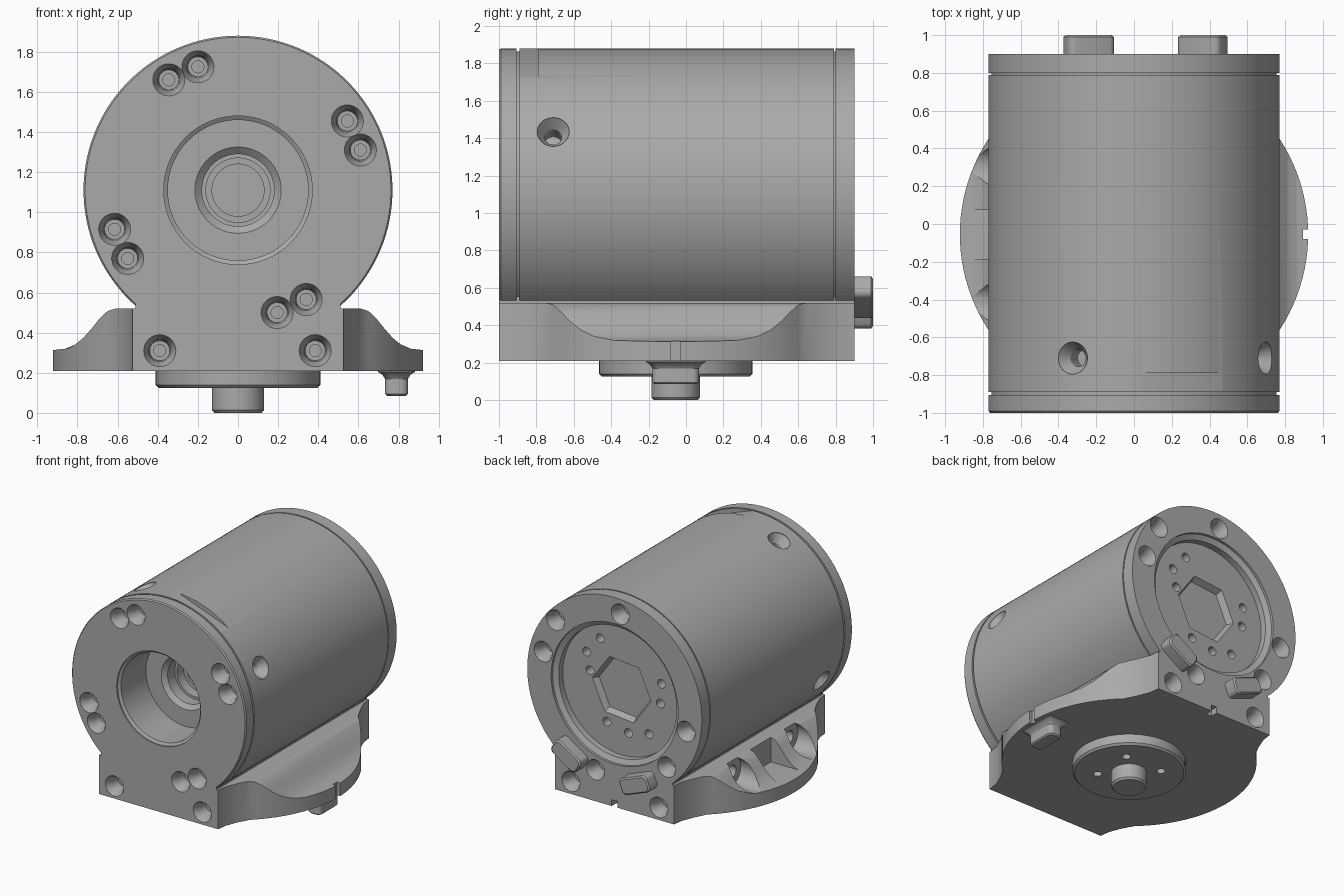
import bpy, bmesh
from math import sin, cos, pi, radians, asin, sqrt
from mathutils import Vector, Matrix

if "Cube" in bpy.data.objects:
    bpy.data.objects.remove(bpy.data.objects["Cube"])

grey = bpy.data.materials.new("machined_grey")
grey.use_nodes = True
GREY = (0.40, 0.40, 0.40, 1)
grey.diffuse_color = GREY
grey.node_tree.nodes["Principled BSDF"].inputs["Base Color"].default_value = GREY

AXIS_Z, MID_Y = 1.11, -0.055      # barrel axis height, mounting centre
FRONT, BACK = -1.0, 0.9


def finish(name, bm):
    bmesh.ops.recalc_face_normals(bm, faces=bm.faces)
    mesh = bpy.data.meshes.new(name)
    bm.to_mesh(mesh)
    bm.free()
    mesh.materials.append(grey)
    ob = bpy.data.objects.new(name, mesh)
    bpy.context.collection.objects.link(ob)
    return ob


def loft(bm, rings):
    """Skin closed rings of points and cap both ends."""
    rows = [[bm.verts.new(p) for p in ring] for ring in rings]
    for a, b in zip(rows, rows[1:]):
        for i in range(len(a)):
            j = (i + 1) % len(a)
            bm.faces.new((a[i], a[j], b[j], b[i]))
    bm.faces.new(rows[0])
    bm.faces.new(rows[-1])


def turn(bm, profile, origin, direction, segs=32, spin=0.0):
    """Turned solid: profile is (radius, distance along direction)."""
    rot = Vector(direction).to_track_quat('Z', 'Y').to_matrix()
    o = Vector(origin)
    ang = [spin + 2 * pi * i / segs for i in range(segs)]
    loft(bm, [[o + rot @ Vector((r * cos(a), r * sin(a), d)) for a in ang] for r, d in profile])


def box(bm, x0, x1, y0, y1, z0, z1):
    loft(bm, [[(x0, y0, z), (x1, y0, z), (x1, y1, z), (x0, y1, z)] for z in (z0, z1)])


def boolean(target, other, operation):
    mod = target.modifiers.new(operation, 'BOOLEAN')
    mod.object, mod.operation, mod.solver = other, operation, 'EXACT'
    mod.use_self = True
    bpy.context.view_layer.objects.active = target
    bpy.ops.object.modifier_apply(modifier=mod.name)
    bpy.data.objects.remove(other)


def smooth(ob, angle=28):
    bpy.ops.object.select_all(action='DESELECT')
    ob.select_set(True)
    bpy.context.view_layer.objects.active = ob
    bpy.ops.object.shade_smooth_by_angle(angle=radians(angle))


# Housing: round barrel with a square neck, grooved behind each end cap
def housing_ring(y, r, neck=0.51, n=96):
    start = -pi / 2 + asin(neck / r)
    sweep = 2 * pi - 2 * asin(neck / r)
    arc = [(r * cos(start + sweep * i / n), y, AXIS_Z + r * sin(start + sweep * i / n))
           for i in range(n + 1)]
    return arc + [(-neck, y, 0.21), (neck, y, 0.21)]


R, G = 0.77, 0.755
bm = bmesh.new()
loft(bm, [housing_ring(y, r) for y, r in (
    (FRONT, 0.762), (-0.99, R), (-0.905, R), (-0.905, G), (-0.89, G), (-0.89, R),
    (0.79, R), (0.79, G), (0.80, G), (0.80, R), (BACK, R))])
housing = finish("housing", bm)

# Front bore and back recess
bm = bmesh.new()
turn(bm, [(0.37, -0.05), (0.37, 0.012), (0.35, 0.025), (0.35, 0.34), (0.215, 0.34), (0.18, 0.37),
          (0.18, 0.46), (0.16, 0.46), (0.16, 0.54), (0.13, 0.54), (0.13, 0.64)],
     (0, FRONT, AXIS_Z), (0, 1, 0), 64)
turn(bm, [(0.56, -0.05), (0.56, 0.02), (0.52, 0.04), (0.52, 0.09)],
     (0, BACK, AXIS_Z), (0, -1, 0), 64)
boolean(housing, finish("bore_cutter", bm), 'DIFFERENCE')

# Screw holes in both end caps and around the barrel
screw = [(0.08, -0.03), (0.08, 0.0), (0.055, 0.05), (0.05, 0.12), (0.03, 0.12), (0.03, 0.18)]
lower = [(-0.39, 0.31), (0.385, 0.31)]
front_holes = lower + [(-0.345, 1.66), (-0.2, 1.725), (0.545, 1.455), (0.61, 1.31),
                       (-0.615, 0.915), (-0.55, 0.77), (0.195, 0.5), (0.34, 0.565)]
back_holes = lower + [(0.52, 1.56), (-0.05, 1.76), (0.63, 1.28), (-0.63, 0.98),
                      (0.17, 0.46), (-0.46, 0.65)]
for part in (0, 1):               # alternate so that touching holes stay clean
    bm = bmesh.new()
    for x, z in front_holes[part::2]:
        turn(bm, screw, (x, FRONT, z), (0, 1, 0))
    for x, z in back_holes[part::2]:
        turn(bm, screw, (x, BACK, z), (0, -1, 0))
    boolean(housing, finish("screw_cutter", bm), 'DIFFERENCE')

bm = bmesh.new()
for deg in (25, 115, 205):
    a = radians(deg)
    out = Vector((cos(a), 0, sin(a)))
    turn(bm, [(0.085, -0.03), (0.085, 0.01), (0.045, 0.07), (0.045, 0.16)],
         Vector((0, -0.71, AXIS_Z)) + out * R, -out)
# Flat keyway near the front, key slot under the back
a = radians(70)
out, along = Vector((cos(a), 0, sin(a))), Vector((-sin(a), 0, cos(a)))
c = Vector((0, 0, AXIS_Z))
loft(bm, [[c + out * d + along * w + Vector((0, y, 0))
           for d, w in ((0.735, -0.3), (0.735, 0.3), (0.9, 0.3), (0.9, -0.3))]
          for y in (-0.888, -0.79)])
box(bm, -0.025, 0.025, 0.84, 0.95, 0.15, 0.26)
# Hexagon socket and small holes in the back plate
floor_y = BACK - 0.09
turn(bm, [(0.26, -0.02), (0.26, 0.0), (0.235, 0.05)], (0, floor_y, AXIS_Z), (0, -1, 0), 6, 0.1)
for x, z in ((0.19, 0.36), (0.31, 0.22), (0.28, 0.08), (-0.35, 0.14), (-0.34, -0.02),
             (0.13, -0.29), (-0.06, -0.33), (-0.24, -0.29)):
    turn(bm, [(0.035, -0.02), (0.035, 0.08)], (x, floor_y, AXIS_Z + z), (0, -1, 0), 20)
boolean(housing, finish("detail_cutter", bm), 'DIFFERENCE')
smooth(housing)


# Side flanges: rounded plan cut by a scooped section
def flange(name, side):
    rad = 0.922
    lim = asin(0.68 / rad)
    corner = [(0.525, FRONT), (0.535, -0.92), (0.575, -0.82)]
    arc = [(rad * cos(t), MID_Y + rad * sin(t))
           for t in [-lim + 2 * lim * i / 32 for i in range(33)]]
    plan = [(0.505, FRONT)] + corner + arc + [(0.575, 0.72), (0.535, 0.82), (0.525, BACK), (0.505, BACK)]
    bm = bmesh.new()
    loft(bm, [[(side * x, y, z) for x, y in plan] for z in (0.21, 0.6)])
    ob = finish(name, bm)
    section = [(0.4, 0.1), (0.4, 0.52), (0.61, 0.52), (0.65, 0.508), (0.69, 0.47), (0.73, 0.42),
               (0.77, 0.375), (0.81, 0.342), (0.86, 0.32), (0.95, 0.31), (0.95, 0.1)]
    bm = bmesh.new()
    loft(bm, [[(side * x, y, z) for x, z in section] for y in (-1.1, 1.1)])
    boolean(ob, finish("section_cutter", bm), 'INTERSECT')
    return ob


left_flange = flange("left_flange", 1)
bm = bmesh.new()
box(bm, 0.895, 1.0, -0.08, -0.03, 0.1, 0.6)
boolean(left_flange, finish("notch_cutter", bm), 'DIFFERENCE')
smooth(left_flange)

# Screw pockets and a central recess in the right flange
right_flange = flange("right_flange", -1)
bm = bmesh.new()
for off in (-0.36, 0.36):
    turn(bm, [(0.11, -0.3), (0.11, 0.28), (0.05, 0.28), (0.05, 0.36)],
         (-0.9, MID_Y + off, 0.43), (1, 0, 0))
box(bm, -1.1, -0.62, MID_Y - 0.13, MID_Y + 0.13, 0.32, 0.7)
boolean(right_flange, finish("pocket_cutter", bm), 'DIFFERENCE')
smooth(right_flange)

# Mounting disc with four holes, and its centre pin
bm = bmesh.new()
turn(bm, [(0.41, -0.01), (0.41, 0.07), (0.395, 0.085)], (0, MID_Y, 0.21), (0, 0, -1), 64)
disc = finish("mounting_disc", bm)
bm = bmesh.new()
for i in range(4):
    a = pi / 4 + i * pi / 2
    turn(bm, [(0.032, -0.05), (0.032, 0.06)],
         (0.23 * cos(a), MID_Y + 0.23 * sin(a), 0.125), (0, 0, 1), 20)
boolean(disc, finish("disc_hole_cutter", bm), 'DIFFERENCE')
smooth(disc)
bm = bmesh.new()
turn(bm, [(0.13, 0.0), (0.13, 0.115), (0.118, 0.13)], (0, MID_Y, 0.13), (0, 0, -1), 40)
smooth(finish("centre_pin", bm))


# Rounded bars: plan is a box with rounded corners, lofted along its height
def bar_ring(lx, ly, r):
    return [(sx * (lx / 2 - r) + r * cos(q + t), sy * (ly / 2 - r) + r * sin(q + t))
            for sx, sy, q in ((1, 1, 0), (-1, 1, pi / 2), (-1, -1, pi), (1, -1, 1.5 * pi))
            for t in [i * pi / 10 for i in range(6)]]


# Locating key beneath the left flange, flared at its root
bm = bmesh.new()
loft(bm, [[(0.79 + x, MID_Y + y, z) for x, y in bar_ring(0.115 + g, 0.25 + g, 0.035)]
          for z, g in ((0.22, 0.08), (0.205, 0.07), (0.19, 0.025), (0.17, 0.0), (0.095, 0.0), (0.085, -0.02))])
smooth(finish("locating_key", bm))

# Drive lugs on the back, set along the rim
for name, x, z in (("left_lug", 0.365, 0.55), ("right_lug", -0.24, 0.48)):
    u = Vector((AXIS_Z - z, 0, x)).normalized()
    v = Vector((-u.z, 0, u.x))
    bm = bmesh.new()
    loft(bm, [[Vector((x, y, z)) + u * p + v * q for p, q in bar_ring(0.26 - g, 0.13 - g, 0.035)]
              for y, g in ((0.88, 0.0), (0.99, 0.0), (1.0, 0.02))])
    smooth(finish(name, bm))
